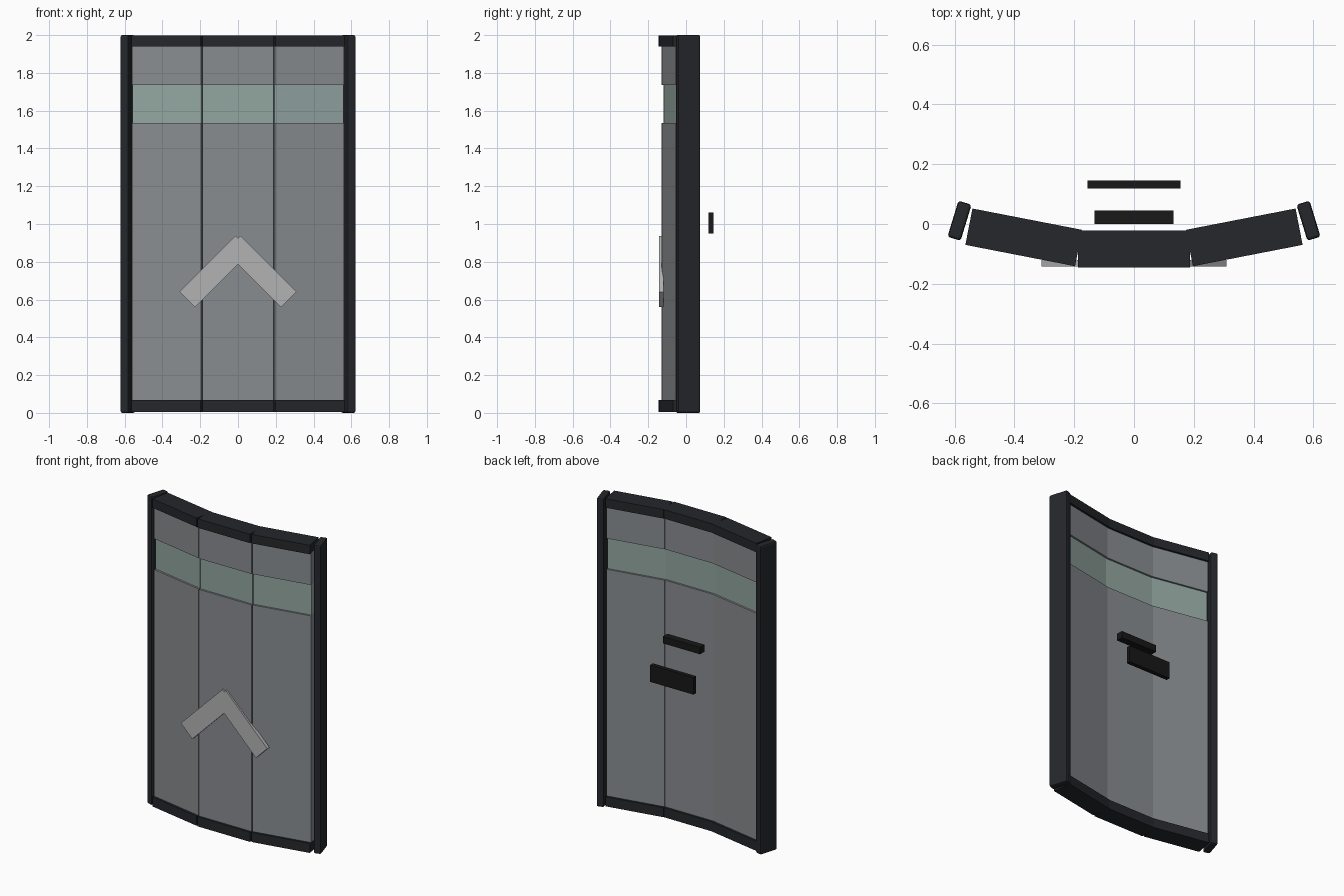
import bpy
from math import radians, sin, cos

if "Cube" in bpy.data.objects:
    bpy.data.objects.remove(bpy.data.objects["Cube"])


def material(name, rgb):
    m = bpy.data.materials.new(name)
    m.diffuse_color = (*rgb, 1)
    m.use_nodes = True
    m.node_tree.nodes["Principled BSDF"].inputs["Base Color"].default_value = m.diffuse_color
    return m


frame_mat = material("dark_frame", (0.018, 0.02, 0.024))
grip_mat = material("grip_black", (0.009, 0.009, 0.009))
panel_mat = material("panel_grey", (0.25, 0.265, 0.28))
visor_mat = material("visor_green", (0.29, 0.38, 0.35))
chevron_mat = material("chevron_light", (0.45, 0.45, 0.45))


def box(name, loc, size, mat, rot=(0, 0, 0), bevel=0):
    bpy.ops.mesh.primitive_cube_add(size=1, location=loc, rotation=rot)
    ob = bpy.context.object
    ob.name = name
    ob.scale = size
    bpy.ops.object.transform_apply(location=False, rotation=False, scale=True)
    ob.data.materials.append(mat)
    if bevel:
        b = ob.modifiers.new("bevel", "BEVEL")
        b.width = bevel
        b.segments = 2
    return ob


# Three angled segments: each layer is (name, bottom, top, thickness, material)
layers = [
    ("bottom_rail", 0.005, 0.067, 0.124, frame_mat),
    ("lower_panel", 0.067, 1.535, 0.096, panel_mat),
    ("visor", 1.535, 1.735, 0.072, visor_mat),
    ("upper_panel", 1.735, 1.94, 0.096, panel_mat),
    ("top_rail", 1.94, 1.998, 0.124, frame_mat),
]
ANGLE = radians(11)
for name, z0, z1, depth, mat in layers:
    for side, label in ((-1, "left"), (0, "centre"), (1, "right")):
        loc = (side * 0.369, -0.0447 if side else -0.083, (z0 + z1) / 2)
        box(f"{name}_{label}", loc, (0.374, depth, z1 - z0), mat,
            (0, 0, side * ANGLE))

for side, label in ((-1, "left"), (1, "right")):
    # Bevelled upright along each outer edge
    box(f"side_rail_{label}", (side * 0.584, 0.011, 1.0), (0.046, 0.126, 2.0),
        frame_mat, (0, 0, side * radians(17)), 0.009)
    # Chevron arm on the front
    box(f"chevron_arm_{label}", (side * 0.1205, -0.1315, 0.7485),
        (0.42, 0.023, 0.115), chevron_mat, (0, side * radians(45), 0))

# Rear hand grip and arm pad
box("hand_grip", (0, 0.1315, 1.005), (0.31, 0.027, 0.11), grip_mat)
box("arm_pad", (0, 0.023, 1.19), (0.266, 0.046, 0.045), grip_mat)
